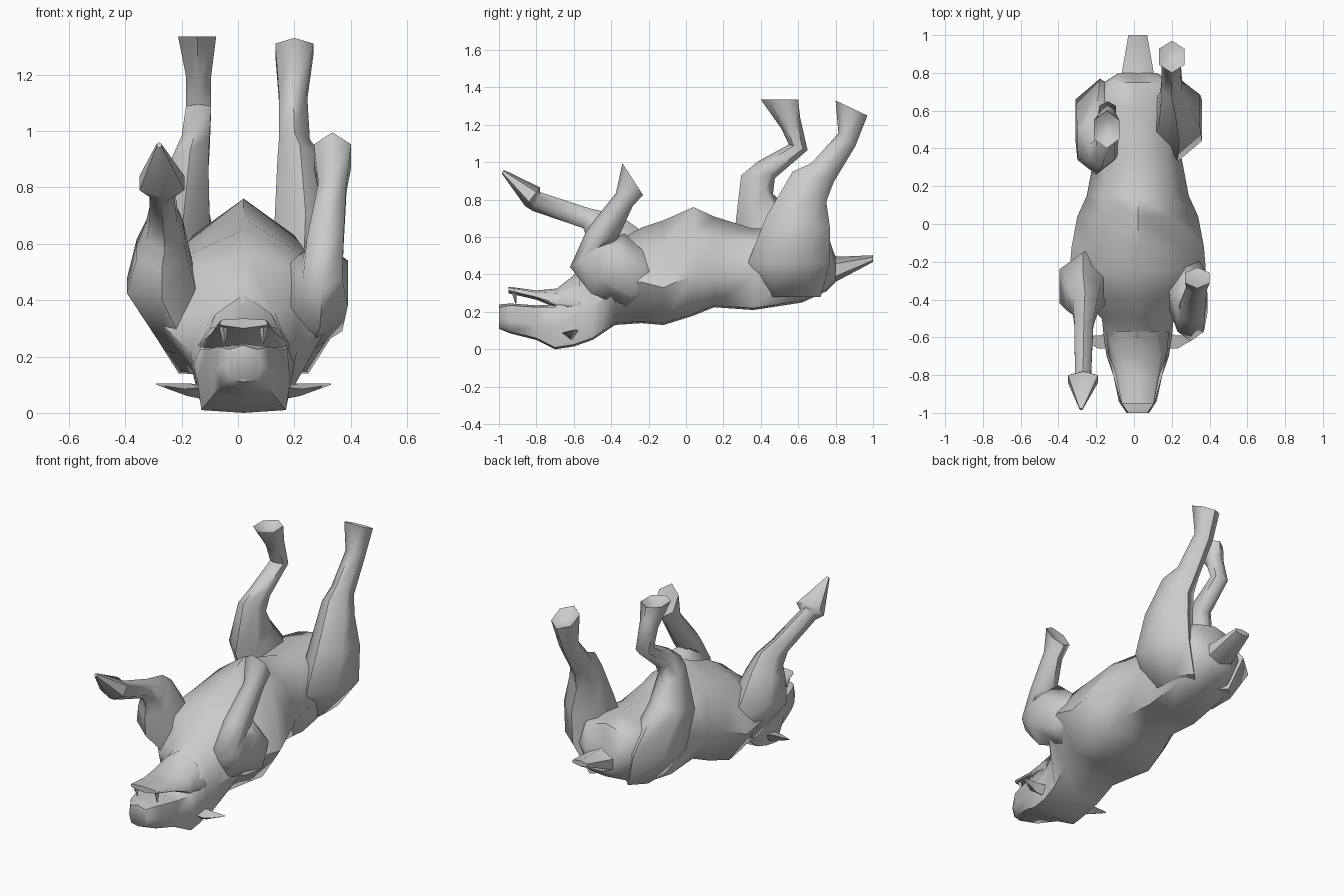
import bpy, bmesh
from math import sin, cos, pi, radians

CX = 0.02  # body centre line


def loft(name, rings):
    """Skin a list of equal-length point rings and cap both ends."""
    bm = bmesh.new()
    rows = [[bm.verts.new(p) for p in r] for r in rings]
    n = len(rows[0])
    for a, b in zip(rows, rows[1:]):
        for i in range(n):
            j = (i + 1) % n
            bm.faces.new((a[i], a[j], b[j], b[i]))
    bm.faces.new(rows[0])
    bm.faces.new(rows[-1])
    bmesh.ops.recalc_face_normals(bm, faces=bm.faces)
    me = bpy.data.meshes.new(name)
    bm.to_mesh(me)
    bm.free()
    ob = bpy.data.objects.new(name, me)
    bpy.context.collection.objects.link(ob)
    bpy.ops.object.select_all(action='DESELECT')
    ob.select_set(True)
    bpy.context.view_layer.objects.active = ob
    bpy.ops.object.shade_smooth_by_angle(angle=radians(60))
    return ob


def section(y, zb, wb, zm, wm, zu, wu, zt):
    """Body cross-section: spine, back edge, widest point, belly edge, belly ridge."""
    half = [(wb, zb + 0.01), (wm, zm), (wu, zu)]
    pts = [(0, zb)] + half + [(0, zt)] + [(-w, z) for w, z in reversed(half)]
    return [(CX + x, y, z) for x, z in pts]


def limb(name, rows, sides=6):
    """Tube from rows of (x, y, z, half width, half depth y, half depth z)."""
    turn = pi / 2  # keep a corner on the depth axis
    loft(name, [[(x + a * 1.15 * cos(turn + 2 * pi * i / sides),
                  y + by * sin(turn + 2 * pi * i / sides),
                  z + bz * sin(turn + 2 * pi * i / sides)) for i in range(sides)]
                for x, y, z, a, by, bz in rows])


# torso, neck and upper snout, lying on the back
loft("body_and_head", [section(*r) for r in [
    (-1.0, .11, .045, .17, .06, .225, .05, .24),
    (-.94, .085, .08, .15, .10, .235, .09, .245),
    (-.80, .05, .11, .13, .13, .225, .13, .235),
    (-.70, .0, .15, .12, .165, .225, .155, .24),
    (-.60, .015, .15, .17, .18, .28, .14, .40),
    (-.50, .05, .16, .22, .19, .36, .11, .47),
    (-.38, .13, .18, .33, .31, .50, .20, .57),
    (-.24, .14, .22, .36, .36, .54, .24, .65),
    (-.12, .13, .23, .33, .35, .56, .23, .69),
    (.04, .18, .20, .40, .32, .63, .18, .76),
    (.15, .225, .17, .40, .27, .60, .18, .71),
    (.36, .21, .17, .40, .23, .58, .17, .645),
    (.62, .25, .16, .45, .27, .60, .19, .65),
    (.75, .31, .11, .47, .18, .60, .14, .635),
    (.80, .36, .07, .43, .10, .47, .09, .49)]])

# open lower jaw, uppermost because the animal is inverted
loft("lower_jaw", [section(*r) for r in [
    (-.95, .30, .075, .315, .085, .33, .08, .335),
    (-.80, .265, .105, .28, .115, .305, .10, .315),
    (-.69, .22, .14, .245, .155, .30, .12, .325),
    (-.57, .15, .14, .24, .165, .35, .10, .42)]])

# rear tail, flattened at the tip
limb("tail", [(CX, .70, .44, .08, .02, .10), (CX, .79, .42, .085, .02, .075),
              (CX, 1.0, .485, .05, 0, .018)])

# ears and fangs on both sides
for s, side in ((-1, "left"), (1, "right")):
    loft("ear_" + side, [
        [(CX + s * .14, -.66, .09), (CX + s * .15, -.57, .10), (CX + s * .15, -.61, .05)],
        [(CX + s * .21, -.66, .085), (CX + s * .20, -.59, .105), (CX + s * .20, -.62, .06)],
        [(CX + s * .31, -.60, .10), (CX + s * .31, -.595, .104), (CX + s * .305, -.598, .10)]])
    limb("fang_" + side, [
        (CX + s * .072, -.92, .315, .016, .016, 0),
        (CX + s * .068, -.91, .245, .003, .003, 0)], 4)

# front legs: one folded upward, one reaching past the head
limb("front_leg_right", [
    (.18, -.12, .34, .09, .03, .08),
    (.26, -.26, .36, .11, .06, .14),
    (.29, -.42, .46, .10, .09, .16),
    (.30, -.52, .51, .07, .10, .07),
    (.31, -.45, .61, .065, .08, -.03),
    (.335, -.33, .80, .05, .045, -.035),
    (.335, -.285, .91, .066, .055, -.085),
    (.335, -.29, .895, .03, .02, -.035)])
limb("front_leg_left", [
    (-.17, -.24, .24, .09, .13, .04),
    (-.27, -.33, .45, .125, .18, .05),
    (-.27, -.39, .58, .09, .13, .07),
    (-.26, -.44, .65, .065, .08, .07),
    (-.265, -.53, .70, .05, .02, .052),
    (-.27, -.80, .79, .043, .02, .05),
    (-.27, -.82, .815, .08, .04, .05),
    (-.28, -.98, .95, .008, .005, .01)])

# hind legs, both raised with bent hocks
limb("hind_leg_right", [
    (.15, .56, .28, .08, .16, .0),
    (.23, .55, .46, .13, .22, .0),
    (.24, .60, .68, .11, .17, -.03),
    (.22, .66, .87, .08, .09, -.08),
    (.20, .73, .945, .055, .06, -.05),
    (.195, .86, 1.12, .05, .045, -.035),
    (.20, .885, 1.29, .068, .085, -.04),
    (.20, .88, 1.26, .03, .035, -.015)])
limb("hind_leg_left", [
    (-.11, .56, .28, .08, .16, .0),
    (-.18, .55, .46, .13, .22, .03),
    (-.20, .42, .68, .10, .16, .05),
    (-.17, .38, .88, .065, .085, -.05),
    (-.15, .43, .96, .05, .045, -.045),
    (-.14, .60, 1.08, .045, .05, -.015),
    (-.14, .56, 1.21, .045, .05, .03),
    (-.145, .50, 1.335, .068, .10, .0),
    (-.145, .51, 1.30, .03, .04, .0)])
